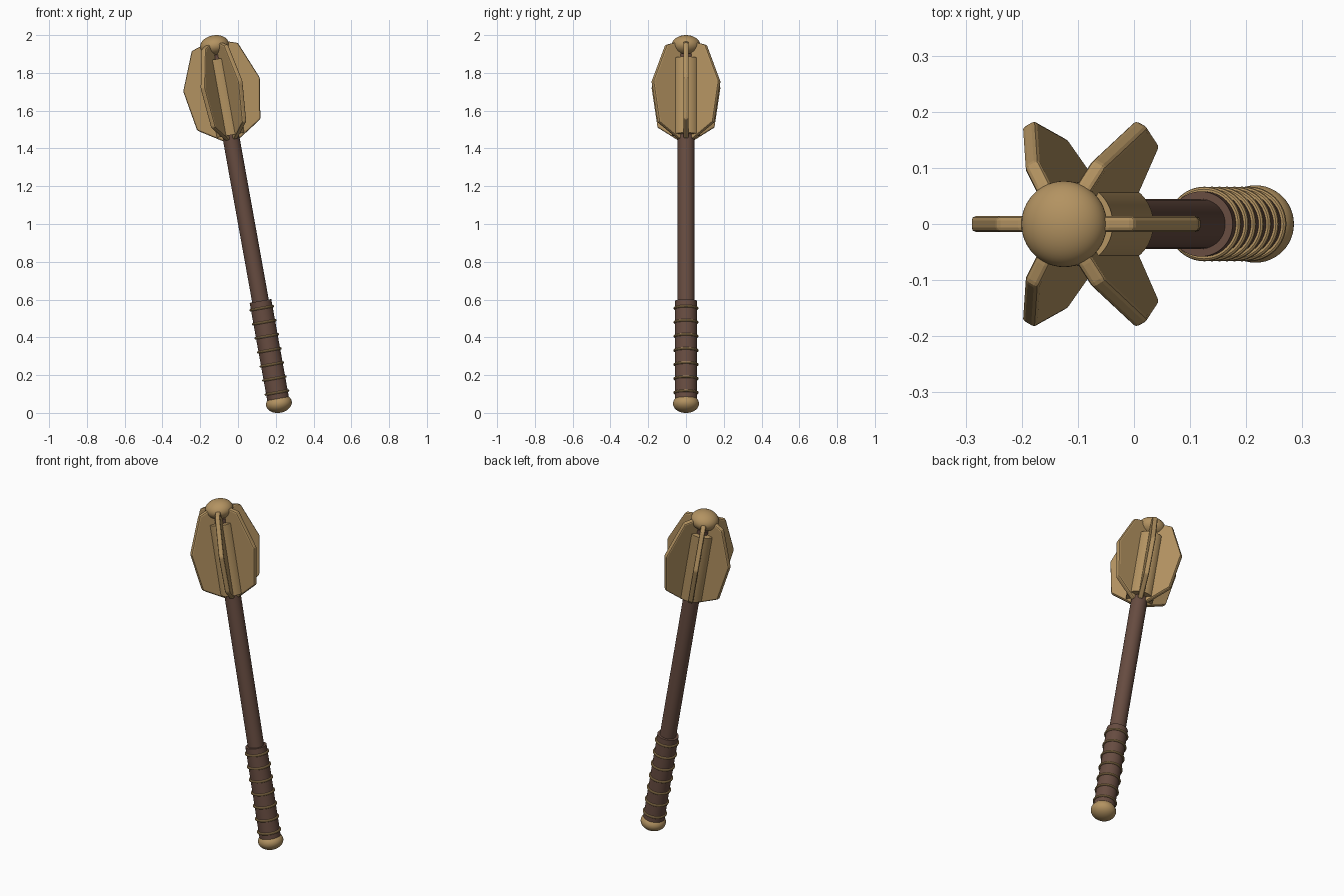
import bpy, bmesh, math
from mathutils import Matrix

if "Cube" in bpy.data.objects:
    bpy.data.objects.remove(bpy.data.objects["Cube"])

# Whole weapon is built along a local z axis (0 = finial centre), then leaned over
LEAN = Matrix.Translation((-0.1245, 0, 1.945)) @ Matrix.Rotation(math.radians(-10.2), 4, 'Y')


def material(name, rgb):
    m = bpy.data.materials.new(name)
    m.diffuse_color = (*rgb, 1)
    m.use_nodes = True
    m.node_tree.nodes["Principled BSDF"].inputs["Base Color"].default_value = m.diffuse_color
    return m


BRASS = material("brass", (0.45, 0.29, 0.12))
WOOD = material("dark_wood", (0.135, 0.072, 0.052))


def finish(name, bm, mat, smooth=True):
    bmesh.ops.recalc_face_normals(bm, faces=bm.faces)
    mesh = bpy.data.meshes.new(name)
    bm.to_mesh(mesh)
    bm.free()
    mesh.materials.append(mat)
    obj = bpy.data.objects.new(name, mesh)
    bpy.context.collection.objects.link(obj)
    obj.matrix_world = LEAN
    if smooth:
        bpy.ops.object.select_all(action='DESELECT')
        obj.select_set(True)
        bpy.context.view_layer.objects.active = obj
        bpy.ops.object.shade_smooth_by_angle(angle=math.radians(35))
    return obj


def rod(name, radius, z0, z1, mat):
    bm = bmesh.new()
    bmesh.ops.create_cone(bm, cap_ends=True, segments=48, radius1=radius, radius2=radius,
                          depth=z1 - z0, matrix=Matrix.Translation((0, 0, (z0 + z1) / 2)))
    return finish(name, bm, mat)


def knob(name, radius, half_height, z):
    bm = bmesh.new()
    bmesh.ops.create_uvsphere(
        bm, u_segments=48, v_segments=24, radius=1,
        matrix=Matrix.Translation((0, 0, z)) @ Matrix.Diagonal((radius, radius, half_height, 1)))
    return finish(name, bm, BRASS)


def ring(name, major, minor, z):
    bm = bmesh.new()
    n, k = 48, 10
    rows = []
    for i in range(n):
        a = math.tau * i / n
        row = []
        for j in range(k):
            b = math.tau * j / k
            r = major + minor * math.cos(b)
            row.append(bm.verts.new((r * math.cos(a), r * math.sin(a), z + minor * math.sin(b))))
        rows.append(row)
    for i in range(n):
        p, q = rows[i], rows[(i + 1) % n]
        for j in range(k):
            bm.faces.new((p[j], q[j], q[(j + 1) % k], p[(j + 1) % k]))
    return finish(name, bm, BRASS)


# Shaft and grip
rod("shaft", 0.0445, -1.90, -0.05, WOOD)
rod("grip", 0.058, -1.92, -1.374, WOOD)

# Wire bands around the grip
for i in range(7):
    ring(f"grip_band_{i + 1}", 0.060, 0.0065, -1.413 - i * 0.0757)

# Pommel, finial and head core
knob("pommel", 0.069, 0.049, -1.926)
knob("finial", 0.0768, 0.054, 0)
rod("head_core", 0.075, -0.482, -0.073, BRASS)

# Six flanges: (radius, height) outline given thickness and softened edges
OUTLINE = [(0.02, 0.012), (0.075, 0.008), (0.124, -0.008), (0.206, -0.210),
           (0.170, -0.427), (0.045, -0.507), (0.02, -0.507)]
HALF = 0.0143
for i in range(6):
    bm = bmesh.new()
    face = bm.faces.new([bm.verts.new((r, -HALF, z)) for r, z in OUTLINE])
    grown = bmesh.ops.extrude_face_region(bm, geom=[face])["geom"]
    bmesh.ops.translate(bm, vec=(0, 2 * HALF, 0),
                        verts=[g for g in grown if isinstance(g, bmesh.types.BMVert)])
    bmesh.ops.recalc_face_normals(bm, faces=bm.faces)
    bmesh.ops.bevel(bm, geom=bm.edges[:], offset=0.008, segments=2,
                    profile=0.5, affect='EDGES', clamp_overlap=True)
    bmesh.ops.rotate(bm, cent=(0, 0, 0), matrix=Matrix.Rotation(math.radians(60 * i), 3, 'Z'),
                     verts=bm.verts)
    finish(f"flange_{i + 1}", bm, BRASS, smooth=False)
